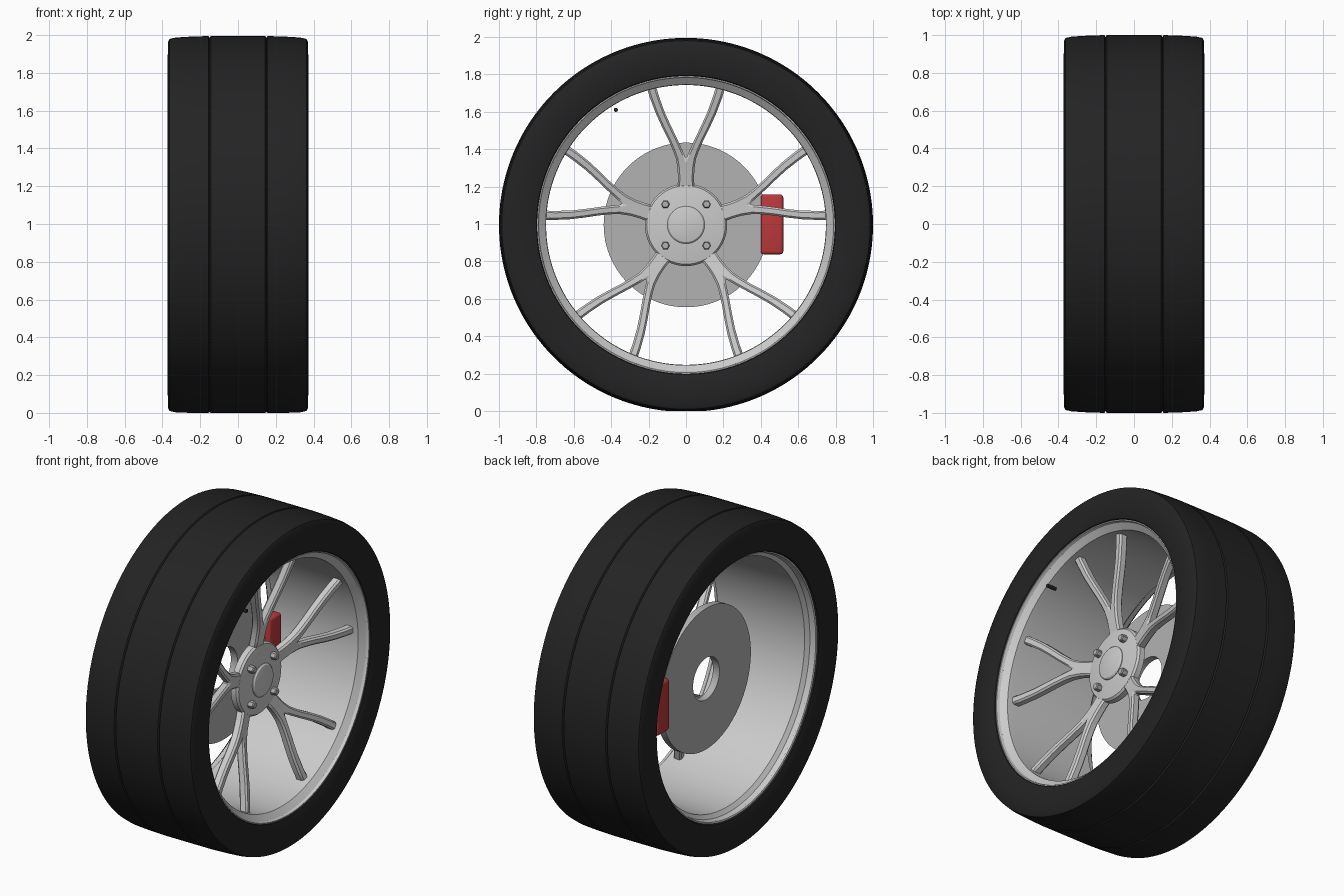
import bpy, bmesh, math
from mathutils import Matrix

if "Cube" in bpy.data.objects:
    bpy.data.objects.remove(bpy.data.objects["Cube"])

CZ = 0.995  # axle height


def material(name, color):
    m = bpy.data.materials.new(name)
    m.diffuse_color = (*color, 1)
    m.use_nodes = True
    m.node_tree.nodes["Principled BSDF"].inputs["Base Color"].default_value = m.diffuse_color
    return m


rubber = material("rubber", (0.017, 0.017, 0.018))
red = material("red_paint", (0.5, 0.04, 0.045))
silver = material("silver", (0.45, 0.45, 0.45))


def finish(bm, name, mat=None, angle=30):
    bmesh.ops.recalc_face_normals(bm, faces=bm.faces[:])
    me = bpy.data.meshes.new(name)
    bm.to_mesh(me)
    bm.free()
    ob = bpy.data.objects.new(name, me)
    bpy.context.collection.objects.link(ob)
    ob.location = (0, 0, CZ)
    if mat:
        me.materials.append(mat)
    bpy.ops.object.select_all(action='DESELECT')
    ob.select_set(True)
    bpy.context.view_layer.objects.active = ob
    bpy.ops.object.shade_smooth_by_angle(angle=math.radians(angle))
    return ob


def lathe(profile, segs=128, closed=True):
    """Spin an (x, radius) profile about the x axle."""
    bm = bmesh.new()
    rings = []
    for x, r in profile:
        if r == 0:
            rings.append([bm.verts.new((x, 0, 0))] * segs)
        else:
            rings.append([bm.verts.new((x, r * math.cos(a), r * math.sin(a)))
                          for a in (2 * math.pi * i / segs for i in range(segs))])
    n = len(rings)
    for k in range(n if closed else n - 1):
        p, q = rings[k], rings[(k + 1) % n]
        for i in range(segs):
            j = (i + 1) % segs
            bm.faces.new(dict.fromkeys((p[i], p[j], q[j], q[i])))
    return bm


# Tyre: mirrored section with two tread grooves and a flattened contact patch
half = [(0.335, 0.785), (0.358, 0.80), (0.368, 0.83), (0.372, 0.90), (0.370, 0.97),
        (0.362, 0.985), (0.33, 0.992), (0.25, 0.997), (0.156, 1.0), (0.15, 0.99), (0.144, 1.0)]
bm = lathe(half + [(-x, r) for x, r in reversed(half)], 160)
for v in bm.verts:
    v.co.z = max(v.co.z, -CZ)
finish(bm, "tyre", rubber)

# Rim: coned lips at both ends of a plain barrel
finish(lathe([(0.352, 0.803), (0.352, 0.79), (0.335, 0.785), (0.305, 0.75), (0.26, 0.748),
              (-0.29, 0.756), (-0.31, 0.78), (-0.345, 0.787), (-0.352, 0.803),
              (-0.33, 0.803), (-0.30, 0.782), (0.30, 0.78), (0.33, 0.803)]), "rim", angle=25)

# Hub disc with raised centre cap
finish(lathe([(0.095, 0), (0.095, 0.20), (0.105, 0.22), (0.14, 0.22), (0.152, 0.21),
              (0.168, 0.105), (0.168, 0)], 64, False), "hub")
finish(lathe([(0.15, 0), (0.15, 0.1), (0.172, 0.1), (0.18, 0.092), (0.188, 0.05),
              (0.19, 0)], 48, False), "centre_cap")

# Wheel bolts: hexagonal heads
for i in range(4):
    bm = lathe([(0.13, 0), (0.13, 0.023), (0.19, 0.023), (0.196, 0.018), (0.196, 0)], 6, False)
    a = math.radians(45 + 90 * i)
    bmesh.ops.translate(bm, verts=bm.verts[:], vec=(0, 0.156 * math.cos(a), 0.156 * math.sin(a)))
    finish(bm, f"wheel_bolt_{i + 1}", silver)

# Y spokes: half of the outline as (radius, outer y, inner y, front x), mirrored
stations = [(0.18, 0.046, 0, 0.145), (0.25, 0.043, 0, 0.16), (0.30, 0.045, 0, 0.17),
            (0.355, 0.054, 0, 0.183), (0.40, 0.070, 0.020, 0.194), (0.46, 0.096, 0.047, 0.208),
            (0.53, 0.131, 0.081, 0.225), (0.60, 0.163, 0.113, 0.242),
            (0.68, 0.193, 0.142, 0.261), (0.765, 0.219, 0.168, 0.281)]
bm = bmesh.new()
rows = []
for r, o, i, x in stations:
    rows.append([bm.verts.new(c) for c in ((x, i, r), (x, o, r), (x - 0.055, o, r), (x - 0.055, i, r))])
for p, q in zip(rows, rows[1:]):
    for k in range(4):
        j = (k + 1) % 4
        if k == 3 and p[0].co.y == 0 and q[0].co.y == 0:
            continue  # open on the mirror plane
        bm.faces.new((p[k], p[j], q[j], q[k]))
bm.faces.new(rows[0])
bm.faces.new(rows[-1])
geo = bm.verts[:] + bm.edges[:] + bm.faces[:]
dup = bmesh.ops.duplicate(bm, geom=geo)["geom"]
for v in dup:
    if isinstance(v, bmesh.types.BMVert):
        v.co.y *= -1
bmesh.ops.remove_doubles(bm, verts=bm.verts[:], dist=0.0005)
spoke = finish(bm, "spoke_1")
bev = spoke.modifiers.new("Bevel", 'BEVEL')
bev.width = 0.01
bev.segments = 1
bev.limit_method = 'ANGLE'
bev.angle_limit = math.radians(50)
for k in range(1, 5):
    s = spoke.copy()
    s.name = f"spoke_{k + 1}"
    s.rotation_euler.x = math.radians(72 * k)
    bpy.context.collection.objects.link(s)

# Brake disc with centre hole
finish(lathe([(-0.14, 0.13), (-0.14, 0.44), (-0.095, 0.44), (-0.095, 0.13)], 96),
       "brake_disc", silver)

# Brake caliper
bm = bmesh.new()
bmesh.ops.create_cube(bm, size=1, matrix=Matrix.Translation((-0.115, 0.46, 0.003))
                      @ Matrix.Diagonal((0.11, 0.12, 0.32, 1)))
bmesh.ops.bevel(bm, geom=bm.edges[:], offset=0.016, segments=3, profile=0.5, affect='EDGES')
finish(bm, "brake_caliper", red)

# Tyre valve
bm = lathe([(0.265, 0), (0.265, 0.011), (0.325, 0.011), (0.325, 0)], 16, False)
bmesh.ops.translate(bm, verts=bm.verts[:], vec=(0, -0.375, 0.615))
finish(bm, "tyre_valve", rubber)
